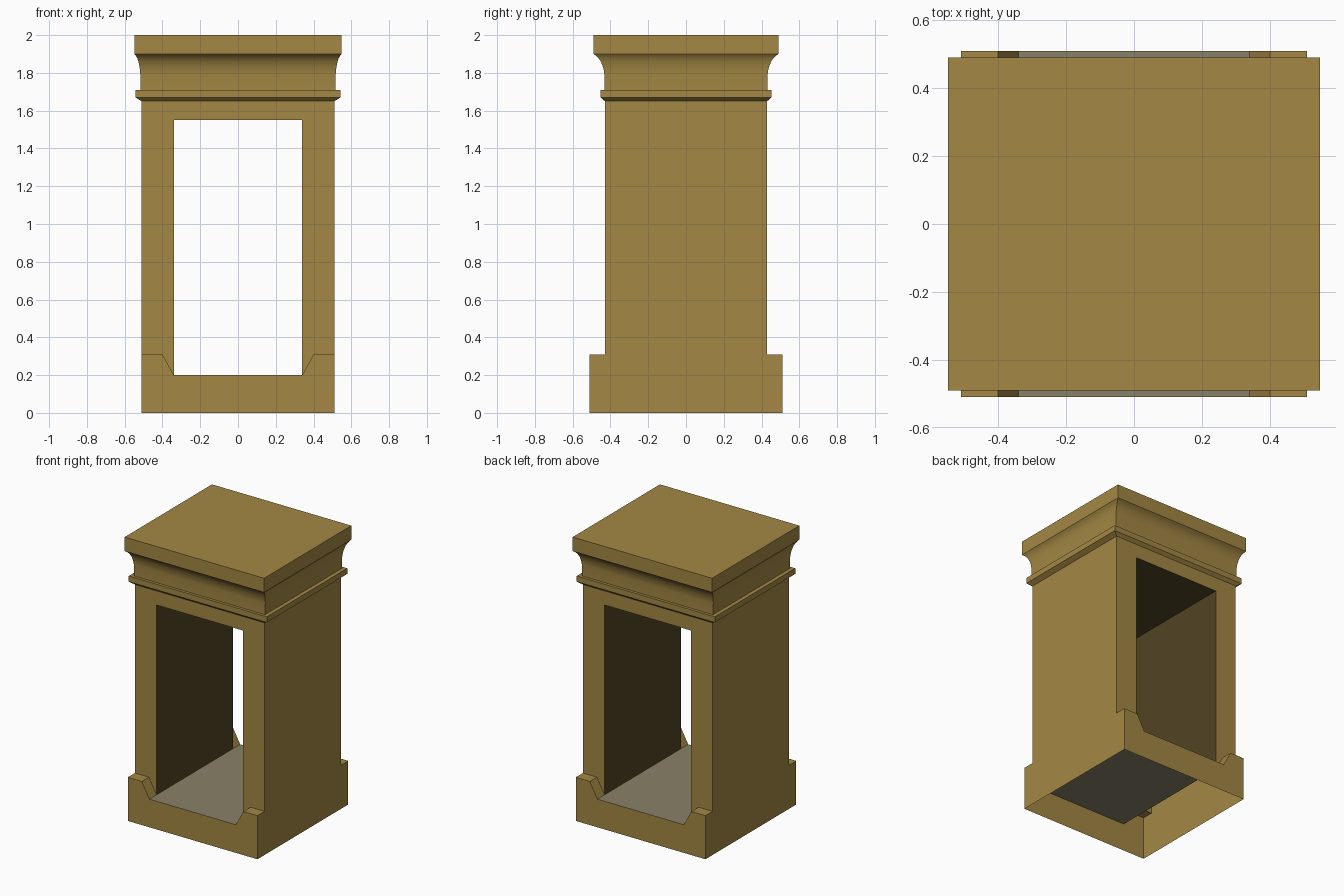
import bpy, bmesh
from mathutils import Vector

if "Cube" in bpy.data.objects:
    bpy.data.objects.remove(bpy.data.objects["Cube"])


def material(name, rgb):
    m = bpy.data.materials.new(name)
    m.diffuse_color = (*rgb, 1)
    m.use_nodes = True
    m.node_tree.nodes["Principled BSDF"].inputs["Base Color"].default_value = m.diffuse_color
    return m


OCHRE = material("ochre", (0.37, 0.245, 0.058))
DARK = material("dark_ochre", (0.085, 0.058, 0.018))
GREY = material("warm_grey", (0.25, 0.22, 0.14))


def build(name, faces, mat):
    """Make an object from (points, outward direction) pairs."""
    bm = bmesh.new()
    for pts, out in faces:
        f = bm.faces.new([bm.verts.new(p) for p in pts])
        f.normal_update()
        if f.normal.dot(Vector(out)) < 0:
            f.normal_flip()
    bmesh.ops.remove_doubles(bm, verts=bm.verts, dist=0.0005)
    me = bpy.data.meshes.new(name)
    bm.to_mesh(me)
    bm.free()
    me.materials.append(mat)
    ob = bpy.data.objects.new(name, me)
    bpy.context.collection.objects.link(ob)
    return ob


W, D = 0.51, 0.43        # half size of the shaft
P = 0.51                 # half depth of the plinth
OX, NX = 0.34, 0.40      # half width of the opening and of the notch
FZ, PZ, CZ, TZ = 0.20, 0.31, 1.55, 1.65

# Shaft: side walls and front/back frames
shaft = []
for s in (-1, 1):
    shaft.append(([(s * W, y, z) for y, z in
                   ((-P, 0), (P, 0), (P, PZ), (D, PZ), (D, TZ), (-D, TZ), (-D, PZ), (-P, PZ))],
                  (s, 0, 0)))
    for t in (-1, 1):
        shaft.append(([(t * x, s * D, z) for x, z in
                       ((OX, FZ), (NX, PZ), (W, PZ), (W, TZ), (OX, TZ), (OX, CZ))], (0, s, 0)))
    shaft.append(([(x, s * D, z) for x, z in ((-OX, CZ), (OX, CZ), (OX, TZ), (-OX, TZ))],
                  (0, s, 0)))
build("shaft", shaft, OCHRE)

# Plinth faces at front and back, with notched tops
for s, name in ((-1, "front_plinth"), (1, "back_plinth")):
    faces = [([(x, s * P, z) for x, z in
               ((-W, 0), (W, 0), (W, PZ), (NX, PZ), (OX, FZ), (-OX, FZ), (-NX, PZ), (-W, PZ))],
              (0, s, 0))]
    for t in (-1, 1):
        for (xa, za), (xb, zb) in (((W, PZ), (NX, PZ)), ((NX, PZ), (OX, FZ))):
            faces.append(([(t * xa, s * P, za), (t * xb, s * P, zb),
                           (t * xb, s * D, zb), (t * xa, s * D, za)], (0, 0, 1)))
    build(name, faces, OCHRE)

# Floor of the passage
build("floor", [([(-OX, -P, FZ), (OX, -P, FZ), (OX, P, FZ), (-OX, P, FZ)], (0, 0, 1))], GREY)

# Dark passage lining: two walls and a ceiling
lining = [([(s * OX, -D, FZ), (s * OX, D, FZ), (s * OX, D, CZ), (s * OX, -D, CZ)], (-s, 0, 0))
          for s in (-1, 1)]
lining.append(([(-OX, -D, CZ), (OX, -D, CZ), (OX, D, CZ), (-OX, D, CZ)], (0, 0, -1)))
build("passage_lining", lining, DARK)


def rings(name, profile, cap=False):
    """Stack of rectangles (half x, half y, z) joined into a moulding."""
    faces = []
    for (xa, ya, za), (xb, yb, zb) in zip(profile, profile[1:]):
        out_z = 1 if xb < xa else 0
        for s in (-1, 1):
            faces.append(([(-xa, s * ya, za), (xa, s * ya, za), (xb, s * yb, zb), (-xb, s * yb, zb)],
                          (0, s, 5 * out_z)))
            faces.append(([(s * xa, -ya, za), (s * xa, ya, za), (s * xb, yb, zb), (s * xb, -yb, zb)],
                          (s, 0, 5 * out_z)))
    if cap:
        x, y, z = profile[-1]
        faces.append(([(-x, -y, z), (x, -y, z), (x, y, z), (-x, y, z)], (0, 0, 1)))
    return build(name, faces, OCHRE)


# Band moulding below the cornice
rings("band_moulding", [(W, D, TZ), (0.543, 0.452, 1.67), (0.543, 0.452, 1.71), (0.515, 0.432, 1.71)])

# Cornice: straight neck, concave cove and flat slab
cornice = [(0.515, 0.432, 1.71), (0.517, 0.432, 1.79)]
for f, z in ((0.04, 1.81), (0.14, 1.833), (0.30, 1.857), (0.50, 1.876), (0.75, 1.89), (1, 1.90)):
    cornice.append((0.517 + 0.031 * f, 0.432 + 0.058 * f, z))
cornice.append((0.548, 0.49, 2.0))
ob = rings("cornice", cornice, cap=True)
bpy.context.view_layer.objects.active = ob
ob.select_set(True)
bpy.ops.object.shade_smooth_by_angle(angle=0.52)
